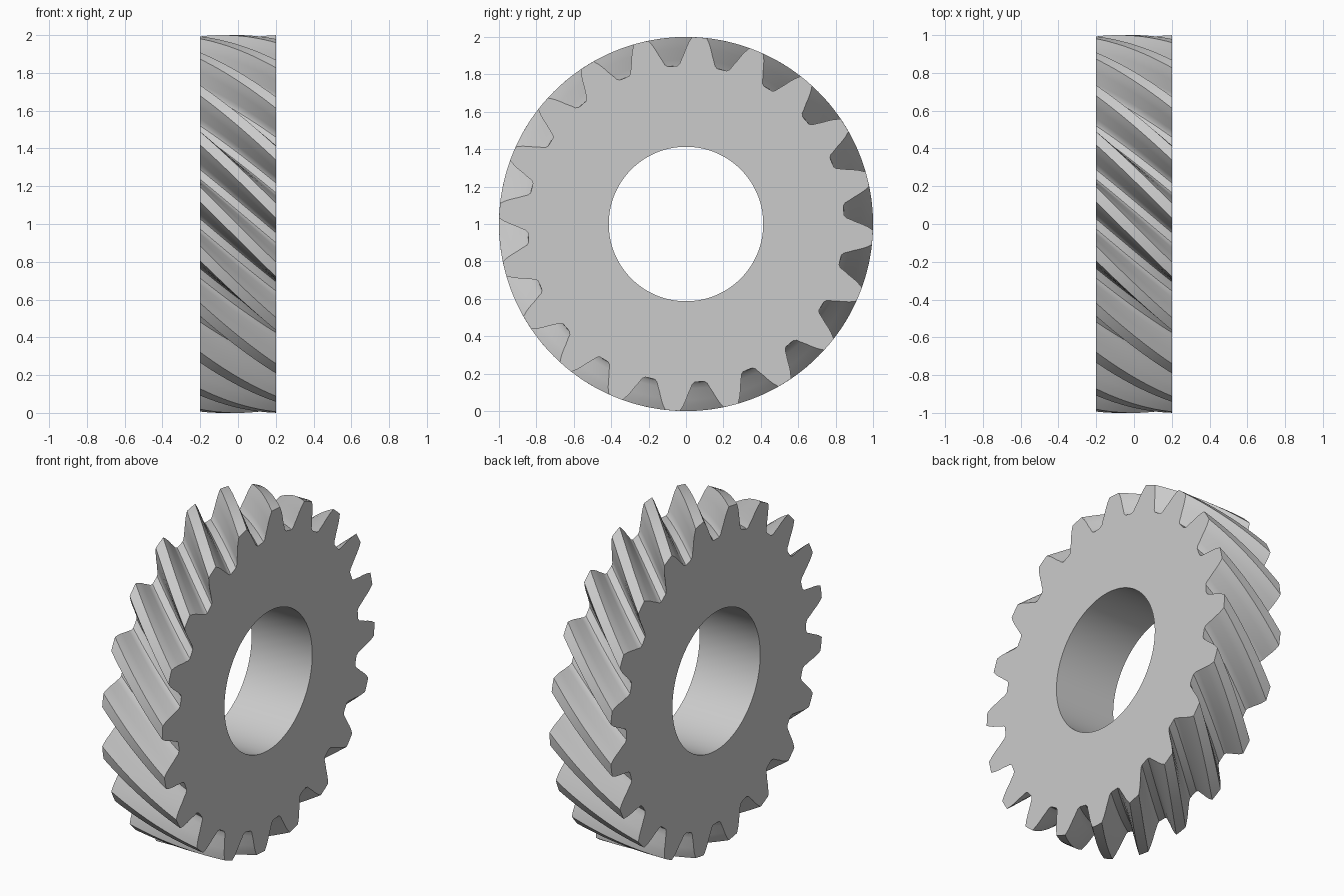
import bpy
import bmesh
from math import radians, sin, cos

if "Cube" in bpy.data.objects:
    bpy.data.objects.remove(bpy.data.objects["Cube"])

TEETH = 20
PITCH = 360 / TEETH
WIDTH = 0.4
TWIST = 22.9       # degrees turned across the width
PHASE = 9.0        # tooth direction at the -x face
BORE = 0.413
LAYERS = 14

# Half tooth outline: radius and angle from the tooth centre line
half_tooth = [(0.846, 9), (0.847, 7.2), (0.858, 6.3), (0.88, 5.7), (0.91, 4.8),
              (0.94, 4.1), (0.97, 3.3), (1.0, 2.25)]

# Whole tooth, root centre to just before the next root centre
tooth = [(r, -a) for r, a in half_tooth] + [(1.0, 0)]
tooth += [(r, a) for r, a in reversed(half_tooth[1:])]
outline = [(r, a + PITCH * k) for k in range(TEETH) for r, a in tooth]


def point(x, radius, angle):
    a = radians(angle)
    return (x, radius * cos(a), 1 + radius * sin(a))


def bridge(bm, ring_a, ring_b):
    """Join two closed rings of equal length with quads."""
    n = len(ring_a)
    for i in range(n):
        j = (i + 1) % n
        bm.faces.new((ring_a[i], ring_a[j], ring_b[j], ring_b[i]))


# Twisted tooth rings and straight-walled bore rings
bm = bmesh.new()
outer, inner = [], []
for k in range(LAYERS + 1):
    t = k / LAYERS
    x = (t - 0.5) * WIDTH
    turn = PHASE + TWIST * t
    outer.append([bm.verts.new(point(x, r, a + turn)) for r, a in outline])
    inner.append([bm.verts.new(point(x, BORE, a + turn)) for r, a in outline])

for k in range(LAYERS):
    bridge(bm, outer[k], outer[k + 1])
    bridge(bm, inner[k + 1], inner[k])

# Flat side faces
bridge(bm, inner[0], outer[0])
bridge(bm, outer[-1], inner[-1])
bmesh.ops.recalc_face_normals(bm, faces=bm.faces[:])

mesh = bpy.data.meshes.new("helical_gear")
bm.to_mesh(mesh)
bm.free()
gear = bpy.data.objects.new("helical_gear", mesh)
bpy.context.collection.objects.link(gear)

# Plain grey
grey = bpy.data.materials.new("light_grey")
grey.use_nodes = True
colour = (0.6, 0.6, 0.6, 1)
grey.diffuse_color = colour
grey.node_tree.nodes["Principled BSDF"].inputs["Base Color"].default_value = colour
mesh.materials.append(grey)

# Smooth flanks and bore, crisp tooth edges
bpy.ops.object.select_all(action="DESELECT")
gear.select_set(True)
bpy.context.view_layer.objects.active = gear
bpy.ops.object.shade_smooth_by_angle(angle=radians(25))
